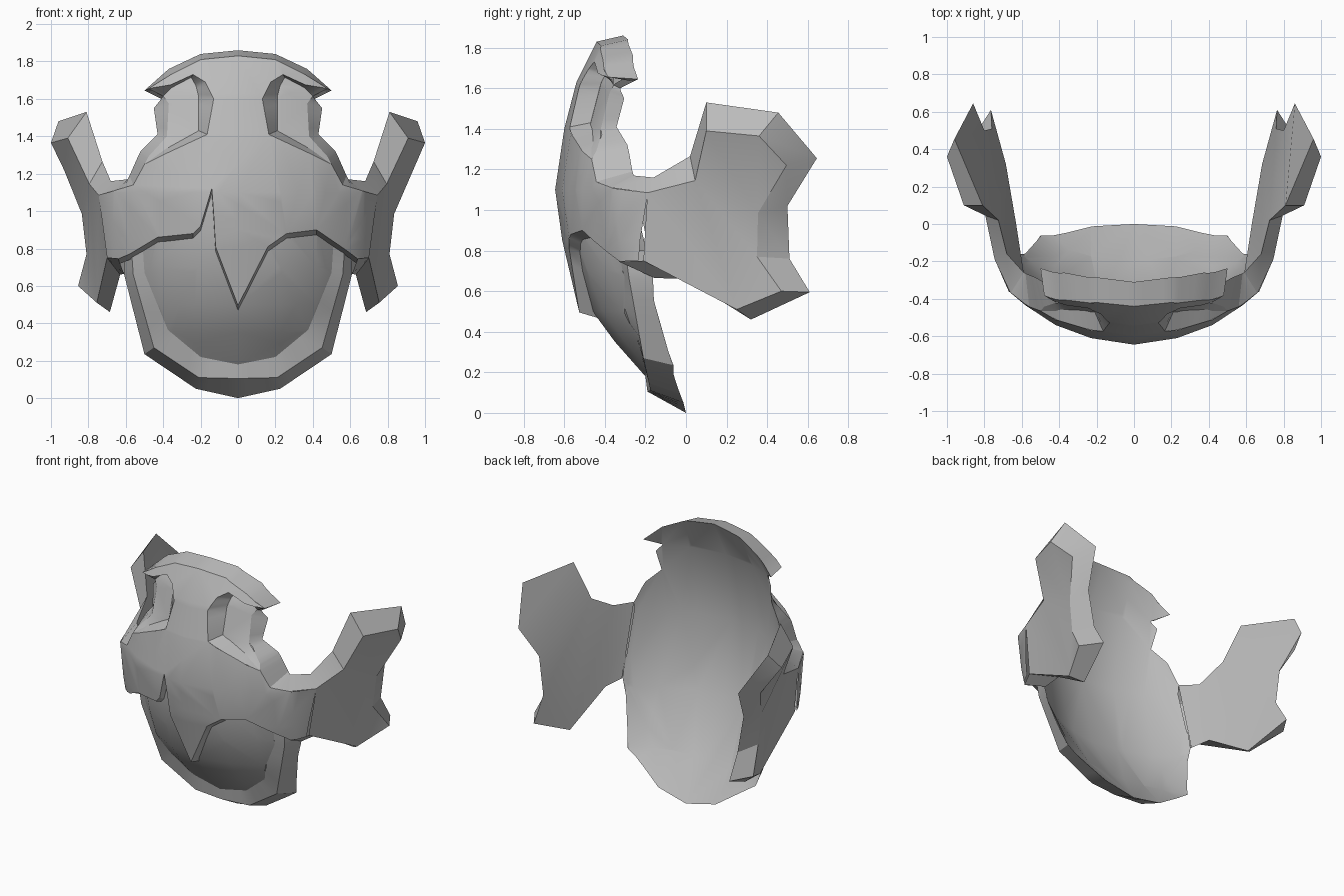
import bpy, bmesh
from mathutils import Vector

if "Cube" in bpy.data.objects:
    bpy.data.objects.remove(bpy.data.objects["Cube"])

grey = bpy.data.materials.new("mid grey")
grey.diffuse_color = (0.5, 0.5, 0.5, 1)
grey.use_nodes = True
grey.node_tree.nodes["Principled BSDF"].inputs["Base Color"].default_value = grey.diffuse_color


def lerp(t, knots):
    """Piecewise linear lookup."""
    if t <= knots[0][0]:
        return knots[0][1]
    for (a, va), (b, vb) in zip(knots, knots[1:]):
        if t <= b:
            return va + (vb - va) * (t - a) / (b - a)
    return knots[-1][1]


# Depth profiles: centre line by height, and fall-off by distance from the middle
SIDE = [(0, 0), (.23, .035), (.42, .105), (.58, .21), (.67, .285), (.745, .455)]
OUTER = [(.495, -.526), (.85, -.61), (1.1, -.645), (1.4, -.6), (1.63, -.54), (1.83, -.44)]
JAW = [(.18, -.2), (.35, -.35), (.5, -.46), (.7, -.535), (.9, -.585), (1.15, -.59)]
INNER = [(0, 0), (.25, -.2), (.6, -.42), (1.1, -.52), (1.6, -.44), (1.86, -.31)]


def outer(x, z):
    return lerp(z, OUTER) + lerp(abs(x), SIDE)


def socket(x, z):
    return outer(x, z) + .09 * max(0, min(1, (z - 1.25) / .12))


def jaw(x, z):
    return lerp(z, JAW) + 1.4 * lerp(abs(x), SIDE)


def inner(x, z):
    return lerp(z, INNER) + lerp(z, [(.25, .8), (.6, 1.15)]) * lerp(abs(x), SIDE)


def finish(name, bm, point, sign=1, mirror=True, angle=0.5):
    """Orient the sheet toward (or away from) a point, then make the object."""
    bm.normal_update()
    score = sum(f.normal.dot((Vector(point) - f.calc_center_median()).normalized())
                * f.calc_area() for f in bm.faces)
    if score * sign < 0:
        bmesh.ops.reverse_faces(bm, faces=bm.faces[:])
    me = bpy.data.meshes.new(name)
    bm.to_mesh(me)
    bm.free()
    me.materials.append(grey)
    ob = bpy.data.objects.new(name, me)
    bpy.context.collection.objects.link(ob)
    if mirror:
        ob.modifiers.new("Mirror", 'MIRROR')
    bpy.ops.object.select_all(action='DESELECT')
    ob.select_set(True)
    bpy.context.view_layer.objects.active = ob
    bpy.ops.object.shade_smooth_by_angle(angle=angle)
    return ob


def patch(name, outline, depth, knots, point, mirror=True):
    """Fill a front outline, cut it at the profile knots and bend it to depth."""
    bm = bmesh.new()
    bm.faces.new([bm.verts.new((x, 0, z)) for x, z in outline])
    bm.normal_update()
    bmesh.ops.triangulate(bm, faces=bm.faces[:])
    cuts = [((s * x, 0, 0), (1, 0, 0)) for x, _ in SIDE for s in (1, -1)]
    cuts += [((0, 0, z), (0, 0, 1)) for z, _ in knots]
    for co, no in cuts:
        bmesh.ops.bisect_plane(bm, geom=bm.verts[:] + bm.edges[:] + bm.faces[:],
                               dist=1e-5, plane_co=co, plane_no=no)
    for v in bm.verts:
        v.co.y = depth(v.co.x, v.co.z)
    return finish(name, bm, point, 1, mirror, 0.8)


def on(depth, pts, steps=4):
    """Lay a front-view path on a depth surface."""
    out = []
    for (xa, za), (xb, zb) in zip(pts, pts[1:]):
        for i in range(steps):
            t = i / steps
            x, z = xa + (xb - xa) * t, za + (zb - za) * t
            out.append((x, depth(x, z), z))
    x, z = pts[-1]
    return out + [(x, depth(x, z), z)]


def strip(name, rails, point, sign=1, mirror=True, closed=False):
    """Quads between neighbouring rails of equal length."""
    bm = bmesh.new()
    rows = [[bm.verts.new(p) for p in r] for r in rails]
    n = len(rows[0])
    for a, b in zip(rows, rows[1:]):
        for i in range(n if closed else n - 1):
            j = (i + 1) % n
            bm.faces.new((a[i], a[j], b[j], b[i]))
    return finish(name, bm, point, sign, mirror)


FRONT, BACK, MID = (0, -10, 1), (0, 10, 1), (0, -.3, 1)

# Raised front shell with brow, nose and cheek band; one cheek has a notch
crown = [(0, 1.83), (.2, 1.81), (.35, 1.735), (.48, 1.655)]
eye = [(.48, 1.655), (.36, 1.675), (.24, 1.73), (.175, 1.69), (.13, 1.6), (.165, 1.41),
       (.38, 1.31), (.5, 1.25)]
cheek = [(.56, 1.14), (.66, 1.11)]
low_plain = [(.64, .745), (.58, .79), (.42, .9), (.26, .88), (.16, .81), (0, .495)]
low_notch = [(0, .495), (-.12, .81), (-.13, .98), (-.14, 1.12), (-.2, .92), (-.24, .88),
             (-.43, .86), (-.58, .77), (-.64, .745)]
top_half = crown + eye[1:] + cheek + [(.745, 1.085)]
mirrored = [(-x, z) for x, z in reversed(top_half[1:])]
patch("front_shell", top_half + [(.7, .75)] + low_plain + low_notch[1:] + [(-.7, .75)] + mirrored,
      outer, OUTER, FRONT, False)

# Underside of the shell, stepping back to the jaw
lip = on(outer, low_plain + low_notch[1:])
strip("shell_lower_edge", [lip, [(x, max(y + .02, min(y + .12, jaw(x, z - .03) + .01)), z - .03)
                                 for x, y, z in lip]], (0, -5, -5), 1, False)

# Recessed eye sockets and the walls around them
floor = [(.40, 1.615), (.355, 1.66), (.25, 1.715), (.225, 1.67), (.21, 1.61), (.21, 1.43),
         (.39, 1.33), (.5, 1.25)]
temple = [(.37, 1.575), (.38, 1.4), (.48, 1.29)]
patch("eye_socket", floor + temple[::-1], socket, OUTER, FRONT)
strip("eye_wall", [on(outer, eye), on(socket, floor)], (.3, -.9, 1.5))

# Crown edge and temple edge
crown_back = [(0, 1.86), (.2, 1.84), (.37, 1.76), (.5, 1.645)]
strip("crown_edge", [on(outer, crown), on(inner, crown_back)], MID, -1)
temple_back = [(.5, 1.645), (.41, 1.6), (.45, 1.55), (.43, 1.41), (.52, 1.32),
               (.54, 1.28), (.58, 1.19), (.59, 1.17)]
temple_front = on(socket, [(.48, 1.655), (.40, 1.615)] + temple + [(.5, 1.25)] + cheek)
temple_front[0] = (.48, outer(.48, 1.655), 1.655)
strip("temple_edge", [temple_front, on(inner, temple_back)], MID, -1)

# Jaw panel with a flat ledge and an outer chin edge
jaw_line = [(0, .18), (.2, .22), (.375, .365), (.5, .67), (.51, .82)]
patch("jaw_panel", jaw_line + [(.4, .98), (.2, 1.15), (0, 1.15)], jaw, JAW, FRONT)
jaw_top = on(jaw, jaw_line)
ledge = [(0, -.19, .105), (.21, -.175, .11), (.45, -.21, .27), (.56, -.28, .66), (.57, -.3, .8)]
ledge_fine = [tuple(Vector(a).lerp(Vector(b), i / 4)) for a, b in zip(ledge, ledge[1:])
              for i in range(4)] + ledge[-1:]
chin_back = [(0, 0), (.225, .05), (.5, .235), (.61, .665), (.61, .8)]
strip("jaw_ledge", [jaw_top, ledge_fine], FRONT)
strip("chin_edge", [ledge_fine, on(inner, chin_back)], MID, -1)

# Hollow inside
patch("inner_lining", crown_back + temple_back[1:] + chin_back[3:2:-1] + chin_back[2::-1],
      inner, INNER, BACK)

# Side arms with forked ends
arm_out = [(.66, -.37, 1.11), (.745, -.19, 1.085), (.795, .045, 1.145), (.91, .10, 1.39),
           (1.0, .36, 1.365), (.93, .495, 1.22), (.835, .355, .985), (.81, .35, .77),
           (.855, .47, .60), (.755, .25, .51), (.70, -.21, .75), (.64, -.33, .745)]
arm_in = [(.59, -.26, 1.17), (.68, -.16, 1.16), (.725, .02, 1.265), (.81, .10, 1.53),
          (.96, .455, 1.48), (.86, .645, 1.255), (.80, .50, 1.02), (.76, .51, .76),
          (.765, .61, .595), (.685, .32, .46), (.63, 0, .66), (.61, -.155, .665)]
panels = [(1, 2, 9, 10), (2, 3, 4, 5, 6), (2, 6, 7, 9), (7, 8, 9), (0, 1, 10, 11)]
for name, pts, faces, point in (("arm_outside", arm_out, panels[:4], (10, 0, 1)),
                                ("arm_inside", arm_in, panels, (-10, 0, 1))):
    bm = bmesh.new()
    vs = [bm.verts.new(p) for p in pts]
    for p in faces:
        bm.faces.new([vs[i] for i in p])
    bmesh.ops.delete(bm, geom=[v for v in bm.verts if not v.link_faces], context='VERTS')
    finish(name, bm, point)
strip("arm_edge", [arm_out, arm_in], (.78, .15, .95), -1)
